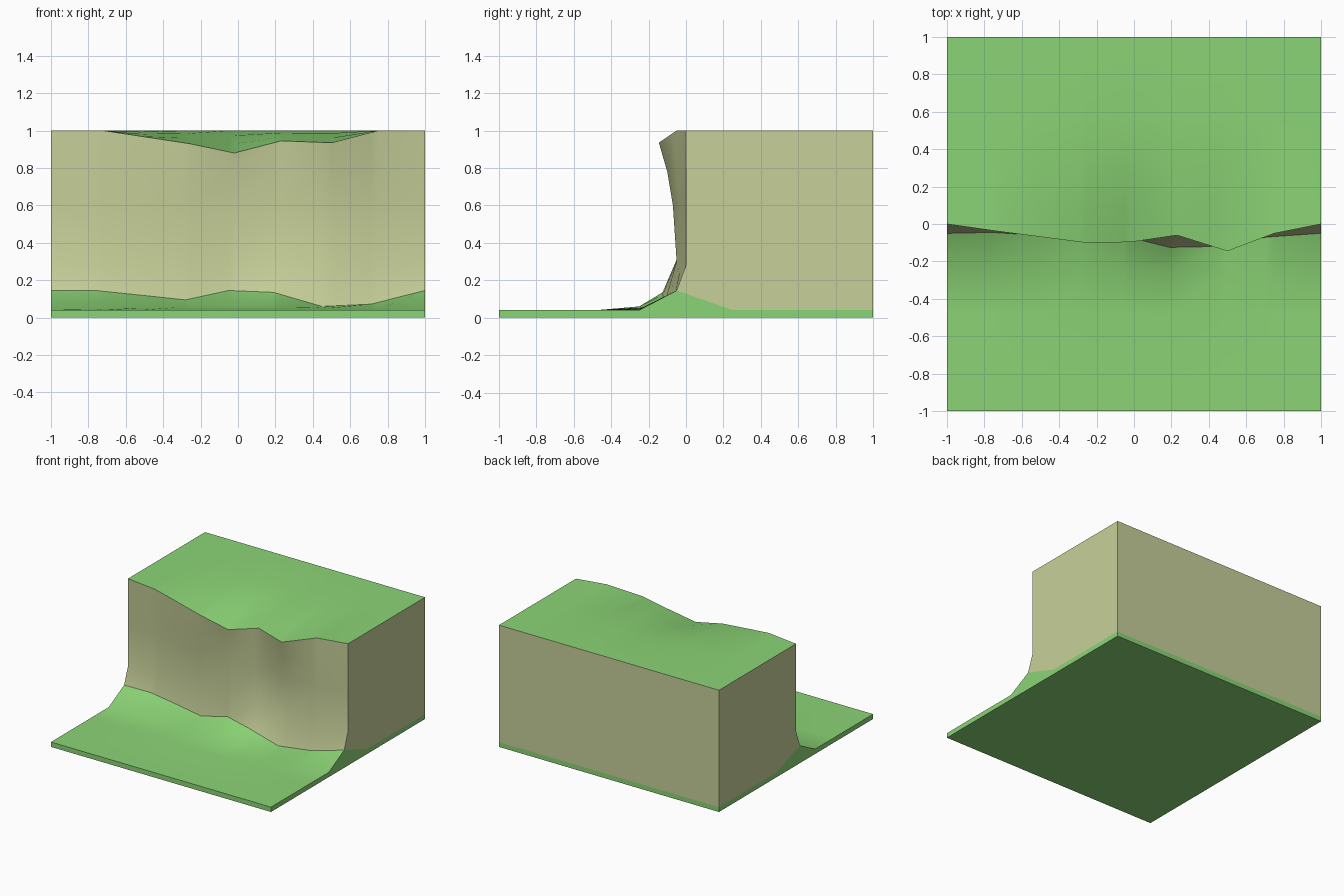
import bpy, bmesh, math

cube = bpy.data.objects.get("Cube")
if cube:
    bpy.data.objects.remove(cube, do_unlink=True)


def material(name, rgb):
    mat = bpy.data.materials.new(name)
    mat.use_nodes = True
    mat.diffuse_color = (*rgb, 1)
    mat.node_tree.nodes["Principled BSDF"].inputs["Base Color"].default_value = (*rgb, 1)
    return mat


GRASS = material("grass green", (0.26, 0.66, 0.18))
EARTH = material("pale earth", (0.57, 0.63, 0.32))

# Wavy guide lines: (x, y, z) along the cliff
RIM = [(-1, 0, 1), (-.72, -.04, 1), (-.26, -.1, .93), (-.02, -.097, .88),
       (.23, -.06, .945), (.5, -.145, .935), (.75, -.05, 1), (1, 0, 1)]
BASE = [(-1, -.05, .145), (-.76, -.045, .145), (-.52, -.06, .12), (-.28, -.08, .095),
        (-.05, -.065, .145), (.19, -.125, .135), (.45, -.12, .06), (.71, -.07, .072),
        (1, -.05, .145)]
LOWER = [(-1, 0, .28), (-.6, -.03, .29), (-.28, -.05, .31), (.2, -.05, .31),
         (.5, -.05, .3), (1, 0, .28)]
MIDDLE = [(-1, 0, .6), (-.6, -.035, .6), (-.25, -.07, .6), (.2, -.05, .6),
          (.5, -.07, .6), (1, 0, .6)]
UPPER = [(-1, 0, .8), (-.7, -.035, .8), (-.25, -.09, .78), (.23, -.055, .78),
         (.5, -.1, .78), (.75, -.045, .8), (1, 0, .8)]
SLOPE = [(-1, -.25, .04), (-.6, -.25, .052), (-.2, -.25, .06), (.2, -.25, .06),
         (.6, -.25, .05), (1, -.25, .04)]
XS = sorted({p[0] for line in (RIM, BASE) for p in line})


def sample(line):
    """Points of a guide line at every column."""
    row = []
    for x in XS:
        for a, b in zip(line, line[1:]):
            if a[0] <= x <= b[0]:
                t = (x - a[0]) / (b[0] - a[0])
                row.append(tuple(p + (q - p) * t for p, q in zip(a, b)))
                break
    return row


def straight(y, z):
    return [(x, y, z) for x in XS]


def build(name, mat, strips, profile=None):
    """Skin each list of rows; close both ends with the given profile rows."""
    bm = bmesh.new()
    for rows in strips:
        grid = [[bm.verts.new(p) for p in row] for row in rows]
        for low, high in zip(grid, grid[1:]):
            for i in range(len(XS) - 1):
                bm.faces.new((low[i], low[i + 1], high[i + 1], high[i]))
    if profile:
        bm.faces.new([bm.verts.new(row[0]) for row in profile])
        bm.faces.new([bm.verts.new(row[-1]) for row in reversed(profile)])
    bmesh.ops.remove_doubles(bm, verts=bm.verts, dist=0.0005)
    mesh = bpy.data.meshes.new(name)
    bm.to_mesh(mesh)
    bm.free()
    mesh.materials.append(mat)
    obj = bpy.data.objects.new(name, mesh)
    bpy.context.collection.objects.link(obj)
    bpy.ops.object.select_all(action='DESELECT')
    obj.select_set(True)
    bpy.context.view_layer.objects.active = obj
    bpy.ops.object.shade_smooth_by_angle(angle=math.radians(50))
    return obj


rim, base = sample(RIM), sample(BASE)
back_top, back_low, back_floor = straight(1, 1), straight(1, .04), straight(1, 0)
front_floor, tuck = straight(-1, 0), straight(.25, .04)

# Lower ground with its slope, back strip and underside
ground = [front_floor, straight(-1, .04), straight(-.48, .04), sample(SLOPE), base]
build("lower_ground", GRASS,
      [ground, [back_low, back_floor], [back_floor, front_floor]],
      ground + [tuck, back_low, back_floor])

# Cliff face, back and end walls
cliff = [base, sample(LOWER), sample(MIDDLE), sample(UPPER), rim]
build("cliff", EARTH, [cliff, [back_top, back_low]],
      cliff + [back_top, back_low, tuck])


# Grass on the plateau, sagging towards the rim
def sag(y, amount):
    return [(x, y, 1 - (1 - z) * amount) for x, _, z in rim]


build("plateau_grass", GRASS, [[rim, sag(.1, .6), sag(.3, .22), sag(.55, 0), back_top]])
